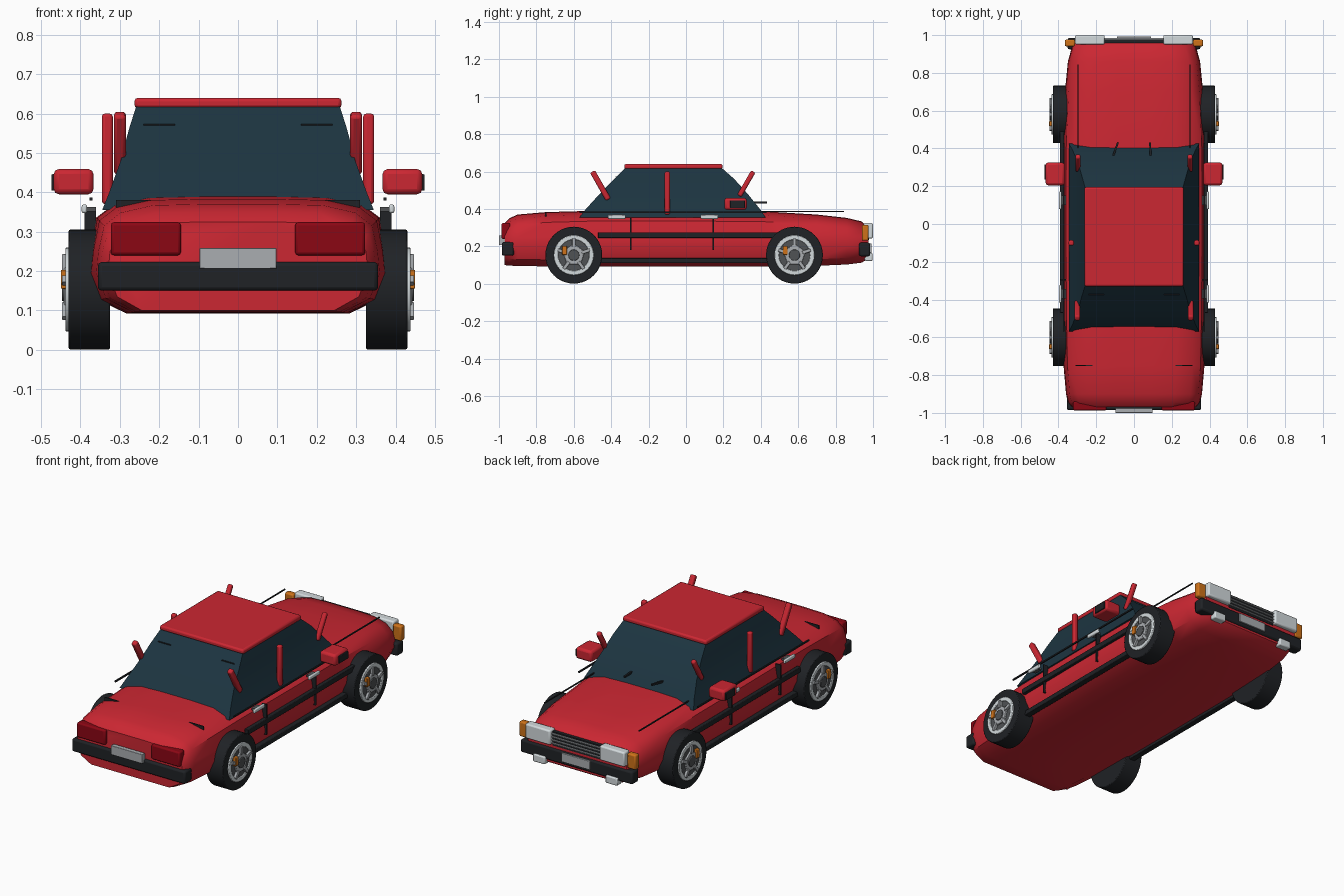
import bpy, bmesh, math
from mathutils import Vector

if "Cube" in bpy.data.objects:
    bpy.data.objects.remove(bpy.data.objects["Cube"])


def mat(name, r, g, b):
    m = bpy.data.materials.new(name)
    m.diffuse_color = (r, g, b, 1)
    m.use_nodes = True
    m.node_tree.nodes["Principled BSDF"].inputs["Base Color"].default_value = m.diffuse_color
    return m


RED = mat("red_paint", .6, .02, .032)
BLACK = mat("black_rubber", .014, .016, .019)
GLASS = mat("tinted_glass", .012, .035, .052)
TAIL = mat("tail_red", .26, .002, .007)
ORANGE = mat("amber", .62, .17, .01)
LENS = mat("lens", .65, .7, .72)
STEEL = mat("steel", .4, .42, .44)
DARK = mat("dark_metal", .08, .085, .09)


def finish(name, bm, material, bevel=0, seg=2, angle=35):
    bmesh.ops.recalc_face_normals(bm, faces=bm.faces)
    me = bpy.data.meshes.new(name)
    bm.to_mesh(me)
    bm.free()
    ob = bpy.data.objects.new(name, me)
    bpy.context.collection.objects.link(ob)
    me.materials.append(material)
    if bevel:
        mod = ob.modifiers.new("bevel", 'BEVEL')
        mod.width, mod.segments, mod.limit_method = bevel, seg, 'ANGLE'
    bpy.ops.object.select_all(action='DESELECT')
    ob.select_set(True)
    bpy.context.view_layer.objects.active = ob
    bpy.ops.object.shade_smooth_by_angle(angle=math.radians(angle))
    return ob


def box(name, x, y, z, material, bevel=0.0):
    """Box from (min, max) ranges."""
    bm = bmesh.new()
    bmesh.ops.create_cube(bm, size=1)
    for v in bm.verts:
        v.co = [(r[0] + r[1]) / 2 + c * (r[1] - r[0]) for r, c in zip((x, y, z), v.co)]
    return finish(name, bm, material, bevel)


def pair(name, x, y, z, material, bevel=0.0):
    """Same box on both sides."""
    box(name + "_right", x, y, z, material, bevel)
    box(name + "_left", (-x[1], -x[0]), y, z, material, bevel)


def bar(name, a, b, size, material, bevel=0.0):
    """Square bar between two points."""
    a, b = Vector(a), Vector(b)
    bm = bmesh.new()
    bmesh.ops.create_cube(bm, size=1)
    rot = (b - a).to_track_quat('Z', 'Y')
    for v in bm.verts:
        v.co = (a + b) / 2 + rot @ Vector((v.co.x * size, v.co.y * size, v.co.z * (b - a).length))
    return finish(name, bm, material, bevel)


def disc(name, c, r, x0, x1, material, n=32, inner=0, bevel=0.0):
    """Cylinder or ring along x, at (y, z) centre c."""
    bm = bmesh.new()
    prof = [(r, x0), (r, x1)] + ([(inner, x1), (inner, x0)] if inner else [])
    rings = [[bm.verts.new((x, c[0] + q * math.sin(2 * math.pi * i / n),
                            c[1] + q * math.cos(2 * math.pi * i / n))) for i in range(n)]
             for q, x in prof]
    for k in range(len(rings) if inner else 1):
        A, B = rings[k], rings[(k + 1) % len(rings)]
        for i in range(n):
            j = (i + 1) % n
            bm.faces.new((A[i], A[j], B[j], B[i]))
    if not inner:
        bm.faces.new(rings[0])
        bm.faces.new(rings[1])
    return finish(name, bm, material, bevel)


def loft(name, rings, material, bevel=0, angle=35, seg=2):
    bm = bmesh.new()
    vs = [[bm.verts.new(p) for p in r] for r in rings]
    n = len(vs[0])
    for A, B in zip(vs, vs[1:]):
        for i in range(n):
            j = (i + 1) % n
            bm.faces.new((A[i], A[j], B[j], B[i]))
    bm.faces.new(vs[0])
    bm.faces.new(vs[-1])
    return finish(name, bm, material, bevel, seg, angle)


# body shell: y, half width, top, bottom
stations = [(-.97, .33, .325, .10), (-.945, .35, .35, .097), (-.9, .36, .37, .095),
            (-.75, .373, .383, .093), (-.5, .378, .39, .092), (0, .382, .39, .092),
            (.4, .38, .388, .092), (.7, .366, .37, .096), (.86, .35, .352, .103),
            (.94, .328, .333, .113), (.975, .312, .30, .135)]
rings = []
for y, w, t, b in stations:
    half = [(.74 * w, b), (.93 * w, b + .035), (w, .195), (.985 * w, .25),
            (.945 * w, t - .055), (.83 * w, t - .022), (.6 * w, t - .003), (.25 * w, t)]
    rings.append([(x, y, z) for x, z in half] + [(-x, y, z) for x, z in reversed(half)])
loft("body_shell", rings, RED, angle=40)

# glasshouse: z, half width, rear y, front y
levels = [(.355, .345, -.57, .425), (.40, .327, -.535, .395), (.48, .298, -.462, .33),
          (.56, .277, -.385, .258), (.62, .258, -.325, .19)]
rings = [[(-w, r, z), (w, r, z), (w, f, z), (-w, f, z)] for z, w, r, f in levels]
loft("glasshouse", rings, GLASS, angle=40)
box("roof", (-.263, .263), (-.33, .195), (.613, .64), RED, .009)

# roof pillars, standing free of the glass
for s, side in ((1, "right"), (-1, "left")):
    bar("rear_pillar_" + side, (s * .30, -.50, .60), (s * .30, -.415, .45), .03, RED, .008)
    bar("front_pillar_" + side, (s * .297, .36, .60), (s * .297, .285, .47), .026, RED, .008)
    bar("middle_pillar_" + side, (s * .332, -.10, .60), (s * .332, -.10, .37), .028, RED, .008)
    # thin trim rods
    bar("belt_trim_" + side, (s * .373, -.57, .383), (s * .373, .43, .383), .008, BLACK)
    bar("hood_line_" + side, (s * .297, .40, .387), (s * .297, .845, .387), .006, BLACK)
    bar("wiper_" + side, (s * .10 - .012, .355, .434), (s * .085, .432, .434), .01, BLACK)

# side mouldings, seams and handles
pair("side_moulding", (.37, .393), (-.47, .50), (.245, .275), BLACK, .003)
pair("sill_trim", (.35, .385), (-.46, .45), (.11, .137), BLACK, .003)
for k, y in enumerate((.145, -.295)):
    pair("door_seam_%d" % k, (.36, .39), (y - .004, y + .004), (.18, .352), BLACK)
for k, y in enumerate((.125, -.37)):
    pair("door_handle_%d" % k, (.383, .397), (y - .047, y + .047), (.347, .369), LENS, .005)
    pair("handle_mount_%d" % k, (.36, .39), (y - .025, y + .025), (.351, .363), DARK)
pair("rear_lid_seam", (.22, .31), (-.753, -.747), (.36, .381), BLACK)
pair("rear_window_line", (.16, .24), (-.376, -.370), (.57, .574), BLACK)

# door mirrors
pair("mirror_housing", (.367, .468), (.205, .325), (.395, .459), RED, .013)
pair("mirror_insert", (.462, .474), (.235, .315), (.404, .446), BLACK, .003)

# rear end
box("rear_bumper", (-.356, .356), (-.985, -.92), (.15, .223), BLACK, .01)
pair("tail_light", (.145, .323), (-.987, -.94), (.24, .324), TAIL, .008)
box("rear_plate", (-.098, .098), (-1, -.975), (.206, .258), STEEL, .002)

# front end
box("front_bumper", (-.352, .352), (.925, .985), (.147, .22), BLACK, .01)
pair("headlight", (.155, .312), (.95, 1), (.242, .325), LENS, .008)
pair("turn_signal", (.312, .366), (.94, .976), (.23, .315), ORANGE, .008)
box("grille", (-.155, .155), (.95, .978), (.235, .315), BLACK)
for i in range(4):
    z = .25 + i * .018
    box("grille_bar_%d" % i, (-.155, .155), (.97, .986), (z - .003, z + .003), STEEL)
box("front_plate", (-.09, .09), (.97, .992), (.165, .215), STEEL, .002)
pair("fog_light", (.19, .265), (.955, .997), (.122, .165), LENS, .006)

# wheels
for s, side in ((1, "right"), (-1, "left")):
    for yc, end in ((-.60, "rear"), (.58, "front")):
        n, c = "%s_%s" % (end, side), (yc, .153)
        disc("tire_" + n, c, .152, s * .325, s * .43, BLACK, 40, bevel=.004)
        disc("wheel_face_" + n, c, .09, s * .42, s * .433, DARK, 32)
        disc("wheel_rim_" + n, c, .107, s * .42, s * .438, LENS, 32, .083, .003)
        disc("hub_plate_" + n, c, .062, s * .43, s * .442, STEEL, 5, bevel=.003)
        disc("hub_cap_" + n, c, .03, s * .43, s * .447, DARK, 20, bevel=.003)
        for k in range(5):
            a = 2 * math.pi * k / 5
            d = Vector((0, math.sin(a), math.cos(a)))
            p = Vector((s * .438, *c))
            bar("spoke_%s_%d" % (n, k), p + d * .045, p + d * .09, .018, STEEL, .002)
        xs = sorted((s * .43, s * .45))
        box("wheel_marker_" + n, xs, (yc - .062, yc - .036), (.155, .203), ORANGE, .003)
